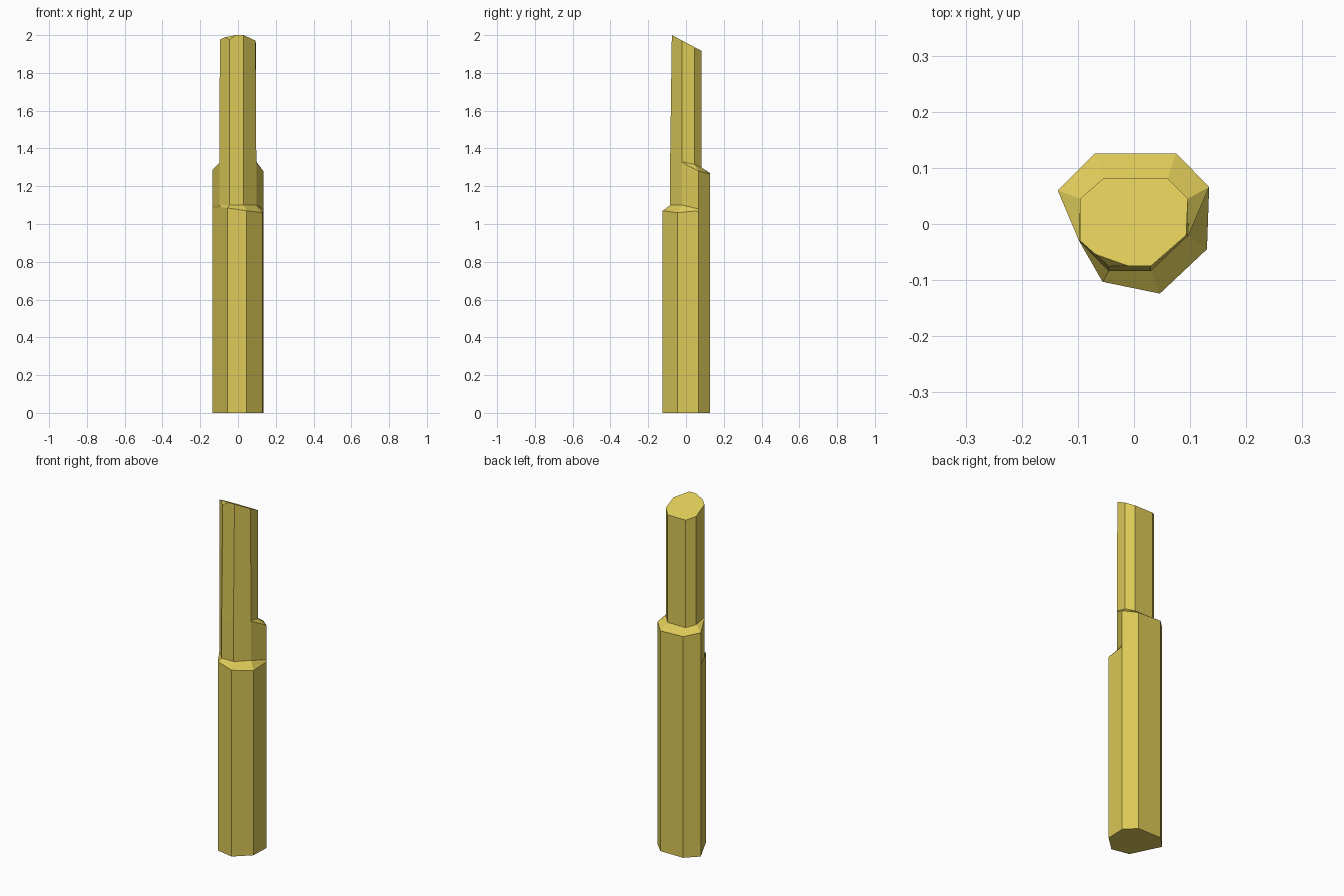
import bpy, bmesh
from mathutils import Vector

cube = bpy.data.objects.get("Cube")
if cube:
    bpy.data.objects.remove(cube, do_unlink=True)

mat = bpy.data.materials.new("dry_olive_yellow")
mat.use_nodes = True
colour = (0.71, 0.58, 0.095, 1)
mat.diffuse_color = colour
mat.node_tree.nodes["Principled BSDF"].inputs["Base Color"].default_value = colour

# Cross-sections, all eight-sided, starting at the back right corner
back = [(-0.136, 0.06), (-0.07, 0.126), (0.075, 0.126), (0.134, 0.066)]
sheath = back + [(0.13, -0.045), (0.046, -0.124), (-0.056, -0.103), (-0.095, -0.023)]
front = [(0.097, -0.02), (0.03, -0.084), (-0.045, -0.084), (-0.098, -0.03)]
stem_back = [(-0.096, 0.045), (-0.055, 0.081), (0.06, 0.081), (0.096, 0.045)]
tip_front = [(0.093, -0.02), (0.03, -0.075), (-0.045, -0.075), (-0.096, -0.03)]


def ring(outline, heights):
    return [Vector((x, y, z)) for (x, y), z in zip(outline, heights)]


tip = stem_back + tip_front
rings = [
    ring(sheath, [0] * 8),
    # Front ledge, sloping up to the stem
    ring(sheath, [1.08, 1.08, 1.08, 1.07, 1.06, 1.07, 1.085, 1.09]),
    ring(back + front, [1.1, 1.1, 1.1, 1.08, 1.1, 1.1, 1.1, 1.1]),
    # Back shoulder, chamfered into the stem
    ring(back + front, [1.285, 1.27, 1.265, 1.28, 1.325, 1.325, 1.325, 1.325]),
    ring(stem_back + front, [1.315, 1.3, 1.3, 1.315, 1.33, 1.33, 1.33, 1.33]),
    # Slanted cut at the tip
    ring(tip, [2.0 - 0.53 * (y + 0.075) for x, y in tip]),
]

bm = bmesh.new()
loops = [[bm.verts.new(p) for p in r] for r in rings]
for low, high in zip(loops, loops[1:]):
    for i in range(8):
        j = (i + 1) % 8
        bm.faces.new((low[i], low[j], high[j], high[i]))
bm.faces.new(loops[0])
bm.faces.new(loops[-1])

# Small nick on the front corner of the tip
cut = bmesh.ops.bisect_plane(
    bm, geom=bm.verts[:] + bm.edges[:] + bm.faces[:],
    plane_co=(-0.065, -0.058, 1.986), plane_no=(-0.555, -1.11, 0.85), clear_outer=True)
bmesh.ops.holes_fill(bm, edges=[e for e in bm.edges if e.is_boundary])
bmesh.ops.recalc_face_normals(bm, faces=bm.faces[:])

mesh = bpy.data.meshes.new("stepped_stalk")
bm.to_mesh(mesh)
bm.free()
mesh.materials.append(mat)
stalk = bpy.data.objects.new("stepped_stalk", mesh)
bpy.context.collection.objects.link(stalk)
